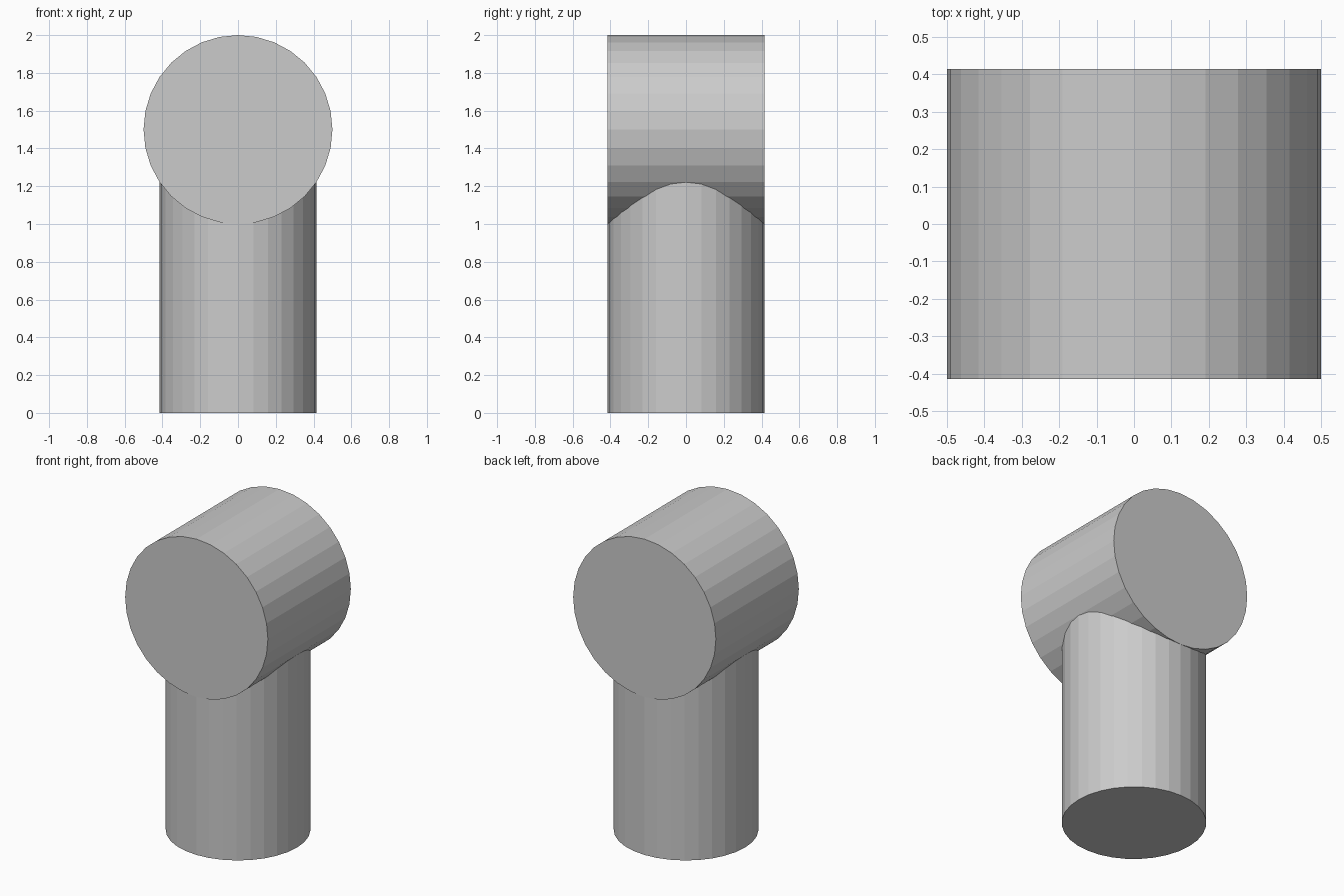
import bpy
from math import radians

if "Cube" in bpy.data.objects:
    bpy.data.objects.remove(bpy.data.objects["Cube"])

COLUMN_RADIUS = 0.415
HEAD_RADIUS = 0.5
HEAD_Z = 1.5


def cylinder(name, radius, depth, z, tilt=0):
    bpy.ops.mesh.primitive_cylinder_add(
        vertices=32, radius=radius, depth=depth,
        location=(0, 0, z), rotation=(radians(tilt), 0, 0))
    obj = bpy.context.object
    obj.name = name
    bpy.ops.object.transform_apply(location=False, rotation=True, scale=False)
    return obj


# Upright column, its top end buried inside the drum
column_height = 1.3
cylinder("column", COLUMN_RADIUS, column_height, column_height / 2)

# Horizontal drum lying front to back, as deep as the column is wide
cylinder("drum", HEAD_RADIUS, 2 * COLUMN_RADIUS, HEAD_Z, tilt=90)
